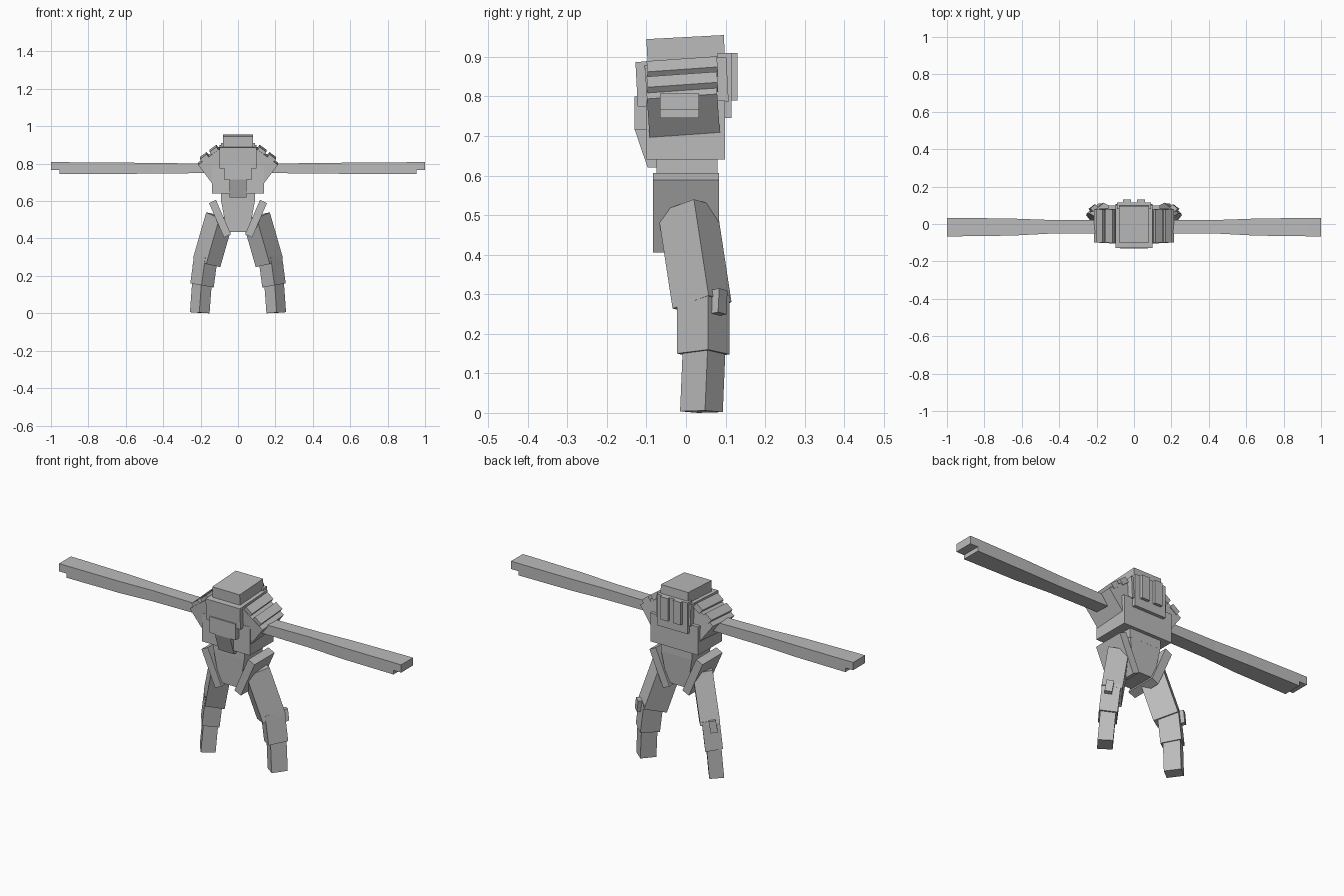
import bpy, bmesh
from mathutils import Vector, Matrix
from math import radians

if "Cube" in bpy.data.objects:
    bpy.data.objects.remove(bpy.data.objects["Cube"], do_unlink=True)

grey = bpy.data.materials.new("plain_grey")
grey.use_nodes = True
grey.diffuse_color = (0.5, 0.5, 0.5, 1)
grey.node_tree.nodes["Principled BSDF"].inputs["Base Color"].default_value = (0.5, 0.5, 0.5, 1)


def loft(name, start, end, mirror=False, tilt=0):
    """Solid between two four-cornered sections, optionally pitched and mirrored."""
    bm = bmesh.new()
    s = [bm.verts.new(p) for p in start]
    e = [bm.verts.new(p) for p in end]
    bm.faces.new(s)
    bm.faces.new(e)
    for i in range(4):
        j = (i + 1) % 4
        bm.faces.new((s[i], s[j], e[j], e[i]))
    if tilt:
        mid = sum((v.co for v in bm.verts), Vector()) / 8
        bmesh.ops.rotate(bm, verts=bm.verts, cent=mid,
                         matrix=Matrix.Rotation(radians(tilt), 3, 'X'))
    bmesh.ops.recalc_face_normals(bm, faces=bm.faces)
    mesh = bpy.data.meshes.new(name)
    bm.to_mesh(mesh)
    bm.free()
    mesh.materials.append(grey)
    ob = bpy.data.objects.new(name, mesh)
    bpy.context.collection.objects.link(ob)
    if mirror:
        ob.modifiers.new("mirror", 'MIRROR')
    return ob


def rect_z(hw, y, z):
    return [(-hw, y[0], z), (hw, y[0], z), (hw, y[1], z), (-hw, y[1], z)]


def rect_x(x, y, z):
    return [(x, y[0], z[0]), (x, y[1], z[0]), (x, y[1], z[1]), (x, y[0], z[1])]


def box(name, hw, y, z, tilt=0):
    return loft(name, rect_z(hw, y, z[0]), rect_z(hw, y, z[1]), tilt=tilt)


def block(name, corner, a, b, c, tilt=0):
    """Mirrored slanted block from one corner and three edge vectors."""
    p, a, b, c = map(Vector, (corner, a, b, c))
    s = [p, p + a, p + a + b, p + b]
    return loft(name, s, [q + c for q in s], True, tilt)


# Head and torso
box("head", 0.08, (-0.098, 0.098), (0.86, 0.95), 3)
box("upper_chest", 0.1, (-0.125, 0.105), (0.78, 0.893), 3)
box("torso", 0.14, (-0.1, 0.098), (0.64, 0.79))
box("chest_plate", 0.075, (-0.13, -0.08), (0.715, 0.8))
loft("belly_plate", rect_z(0.045, (-0.097, -0.05), 0.62), rect_z(0.045, (-0.13, -0.05), 0.717))
box("waist", 0.09, (-0.075, 0.08), (0.595, 0.65))
loft("pelvis", rect_z(0.06, (-0.07, 0.07), 0.435), rect_z(0.09, (-0.075, 0.08), 0.6))

# Backpack with a pair of raised tanks
box("backpack", 0.09, (0.08, 0.115), (0.745, 0.91))
loft("back_tank", rect_x(0.015, (0.09, 0.13), (0.79, 0.91)),
     rect_x(0.06, (0.09, 0.13), (0.79, 0.91)), True)

# Slanted shoulders with two ridges each
up, down = Vector((-0.8, 0, 0.6)), Vector((-0.6, 0, -0.8))
depth = (0, 0.178, 0)
tip = Vector((0.213, -0.098, 0.8))
block("shoulder", tip, up * 0.14, down * 0.14, depth, 4)
for name, offset in (("outer_ridge", 0.025), ("inner_ridge", 0.09)):
    block(name, tip + up * offset - down * 0.018, up * 0.045, down * 0.03, depth, 4)

# Outstretched arms
thin, wide = (-0.052, 0.022), (-0.066, 0.033)
low, high = (0.75, 0.8), (0.745, 0.808)
loft("upper_arm", rect_x(0.14, thin, low), rect_x(0.46, thin, (0.747, 0.804)), True)
loft("elbow", rect_x(0.46, thin, (0.747, 0.804)), rect_x(0.65, (-0.062, 0.029), (0.745, 0.806)), True)
loft("forearm", rect_x(0.65, (-0.062, 0.029), (0.745, 0.806)), rect_x(0.955, wide, high), True)
loft("hand", rect_x(0.94, wide, (0.767, 0.808)), rect_x(1.0, wide, (0.767, 0.808)), True)

# Hip plates flaring outward
block("hip_plate", (0.075, -0.084, 0.405), (-0.037, 0, 0.018), (0.08, 0, 0.184), (0, 0.168, 0))

# Legs, turned so that one edge points outward
block("thigh", (0.17, 0.02, 0.54), (-0.07, -0.091, -0.033),
      (-0.075, 0.058, -0.017), (0.07, 0.037, -0.243))
block("shin", (0.235, 0.055, 0.31), (-0.06, -0.078, -0.01),
      (-0.065, 0.055, -0.012), (0.02, 0, -0.15))
block("foot", (0.245, 0.055, 0.17), (-0.05, -0.063, -0.002),
      (-0.055, 0.045, -0.004), (0.012, -0.007, -0.164))
block("calf_pad", (0.215, 0.06, 0.31), (0.018, 0.024, 0.005),
      (-0.027, 0.021, -0.006), (0.01, -0.003, -0.06))
